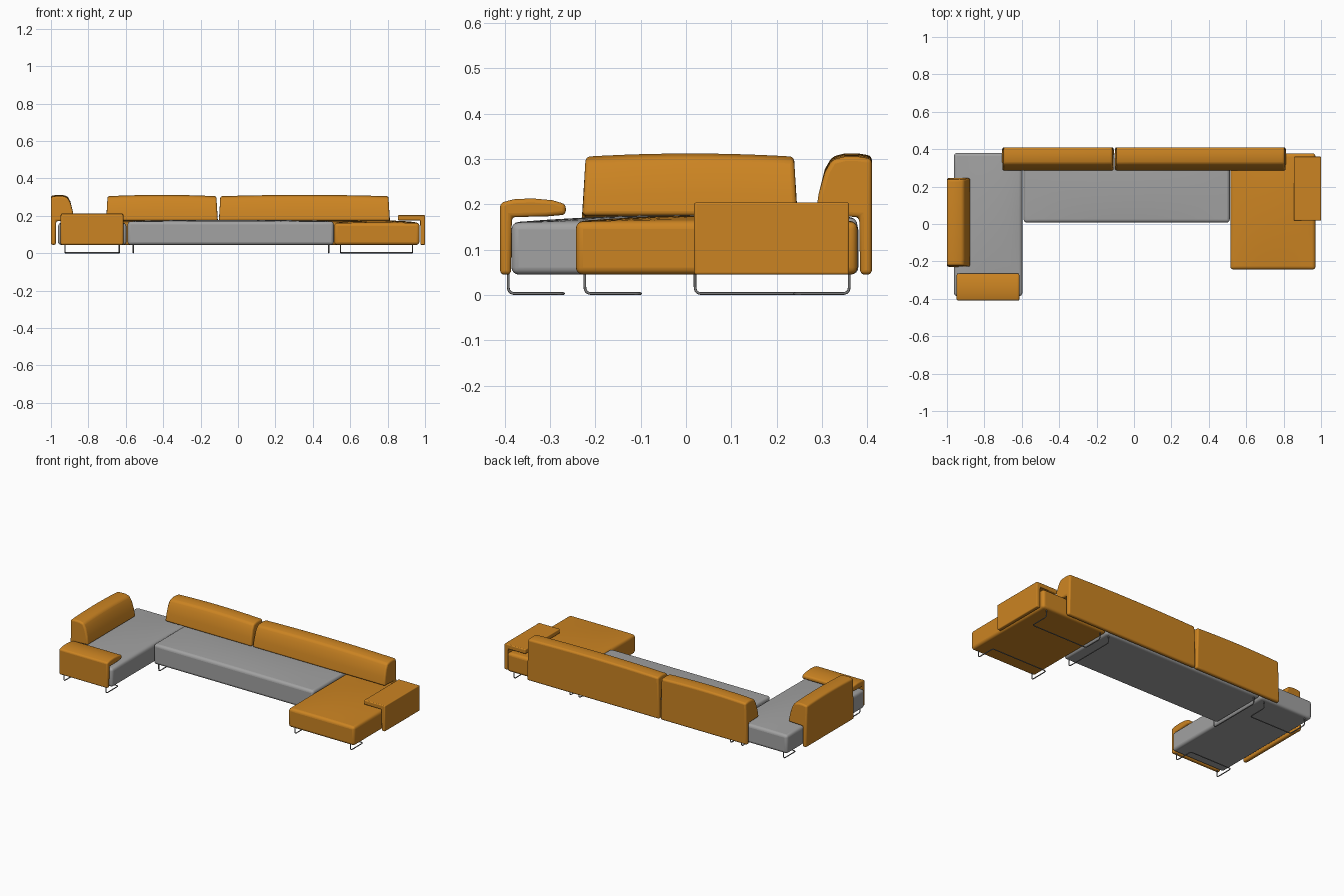
import bpy
import bmesh
from mathutils import Vector

if "Cube" in bpy.data.objects:
    bpy.data.objects.remove(bpy.data.objects["Cube"], do_unlink=True)


def material(name, colour):
    m = bpy.data.materials.new(name)
    m.use_nodes = True
    m.diffuse_color = (*colour, 1)
    bsdf = m.node_tree.nodes["Principled BSDF"]
    bsdf.inputs["Base Color"].default_value = (*colour, 1)
    bsdf.inputs["Roughness"].default_value = 0.8
    return m


ORANGE = material("orange fabric", (0.6, 0.23, 0.016))
GREY = material("grey fabric", (0.36, 0.36, 0.36))
STEEL = material("steel wire", (0.2, 0.2, 0.2))

FLOOR_GAP = 0.045   # underside of the upholstery
X, Y = Vector((1, 0, 0)), Vector((0, 1, 0))


def cushion(name, mat, profile, origin, inward, along, length,
            lift=None, lean=0.0, bevel=0.012, steps=12):
    """Sweep a (depth, height) profile along a line; lift raises it, lean tapers its ends."""
    bm = bmesh.new()
    origin = Vector((*origin, 0))
    rings = []
    for i in range(steps + 1):
        u = 2 * i / steps - 1
        ring = []
        for d, z in profile:
            s = u * (length / 2 - lean * max(0, z - 0.17) / 0.14)
            if lift:
                z += lift(u, d, z)
            p = origin + inward * d + along * (s + length / 2)
            ring.append(bm.verts.new((p.x, p.y, z)))
        rings.append(ring)
    n = len(profile)
    for a, b in zip(rings, rings[1:]):
        for k in range(n):
            bm.faces.new((a[k], a[(k + 1) % n], b[(k + 1) % n], b[k]))
    bm.faces.new(rings[0])
    bm.faces.new(rings[-1])
    bmesh.ops.recalc_face_normals(bm, faces=bm.faces)
    mesh = bpy.data.meshes.new(name)
    bm.to_mesh(mesh)
    bm.free()
    ob = bpy.data.objects.new(name, mesh)
    bpy.context.collection.objects.link(ob)
    mesh.materials.append(mat)
    mod = ob.modifiers.new("soft edges", "BEVEL")
    mod.width = bevel
    mod.segments = 4
    mod.limit_method = "ANGLE"
    mod.angle_limit = 0.7
    bpy.ops.object.select_all(action="DESELECT")
    ob.select_set(True)
    bpy.context.view_layer.objects.active = ob
    bpy.ops.object.shade_smooth_by_angle(angle=0.7)
    return ob


def seat(name, mat, x0, x1, y0, y1, top, dome):
    depth = y1 - y0
    crown = [(depth * (1 - k / 10), top) for k in range(11)]

    def lift(u, d, z):
        v = 2 * d / depth - 1
        return dome * (1 - u * u) ** 0.7 * (1 - v * v) if z > 0.1 else 0

    cushion(name, mat, [(0, FLOOR_GAP), (depth, FLOOR_GAP)] + crown,
            (x0, y0), Y, X, x1 - x0, lift, bevel=0.016)


# Seats
seat("right_seat", GREY, -0.962, -0.597, -0.385, 0.38, 0.16, 0.016)
seat("middle_seat", GREY, -0.59, 0.512, 0.008, 0.378, 0.17, 0.009)
seat("left_seat", ORANGE, 0.515, 0.97, -0.243, 0.378, 0.162, 0.014)

# Backrests: thin hanging panel with a leaning cushion on top
BACK = [(0, FLOOR_GAP), (0, 0.3), (0.03, 0.305), (0.06, 0.305), (0.088, 0.298),
        (0.104, 0.27), (0.117, 0.225), (0.125, 0.175), (0.028, 0.172), (0.026, FLOOR_GAP)]


def back_lift(u, d, z):
    return 0.007 * (1 - u * u) if z > 0.25 else 0


for name, origin, inward, along, length in (
        ("back_cushion_right", (-0.705, 0.41), -Y, X, 0.597),
        ("back_cushion_left", (-0.102, 0.41), -Y, X, 0.914),
        ("side_back_cushion", (-1.0, -0.229), X, Y, 0.475)):
    cushion(name, ORANGE, BACK, origin, inward, along, length, back_lift, 0.008, 0.01)

# Armrests: hanging panel with a slab folded over the seat
SOFT_ARM = [(0, FLOOR_GAP), (0, 0.203), (0.03, 0.211), (0.07, 0.213), (0.115, 0.209),
            (0.145, 0.2), (0.145, 0.177), (0.1, 0.173), (0.026, 0.172), (0.024, FLOOR_GAP)]
FLAT_ARM = [(0, FLOOR_GAP), (0, 0.204), (0.145, 0.204), (0.145, 0.176),
            (0.026, 0.176), (0.024, FLOOR_GAP)]
cushion("front_armrest", ORANGE, SOFT_ARM, (-0.948, -0.41), Y, X, 0.335, bevel=0.009)
cushion("side_armrest", ORANGE, FLAT_ARM, (1.0, 0.018), -X, Y, 0.342, bevel=0.005)


def wire(name, points, radius=0.003, fillet=0.015):
    """Bent steel rod with rounded corners."""
    pts = [Vector(p) for p in points]
    path = [pts[0]]
    for a, b, c in zip(pts, pts[1:], pts[2:]):
        p, q = b + (a - b).normalized() * fillet, b + (c - b).normalized() * fillet
        for k in range(6):
            t = k / 5
            path.append(p * (1 - t) ** 2 + b * 2 * t * (1 - t) + q * t * t)
    path.append(pts[-1])
    cu = bpy.data.curves.new(name, "CURVE")
    cu.dimensions = "3D"
    cu.bevel_depth = radius
    cu.bevel_resolution = 2
    sp = cu.splines.new("POLY")
    sp.points.add(len(path) - 1)
    for point, co in zip(sp.points, path):
        point.co = (*co, 1)
    cu.materials.append(STEEL)
    bpy.context.collection.objects.link(bpy.data.objects.new(name, cu))


TOP, LOW = 0.05, 0.003


def sled_leg(name, x0, x1, y, y_end):
    wire(name, [(x0, y, TOP), (x0, y, LOW), (x0, y_end, LOW),
                (x1, y_end, LOW), (x1, y, LOW), (x1, y, TOP)])


# Legs
sled_leg("right_front_leg", -0.925, -0.635, -0.397 + 0.005, -0.27)
sled_leg("right_rear_leg", -0.925, -0.635, 0.36, 0.24)
sled_leg("left_front_leg", 0.548, 0.932, -0.223, -0.1)
sled_leg("left_rear_leg", 0.548, 0.932, 0.36, 0.24)
for side, x in (("right", -0.56), ("left", 0.485)):
    wire("middle_leg_" + side, [(x, 0.02, TOP), (x, 0.02, LOW), (x, 0.36, LOW), (x, 0.36, TOP)])
